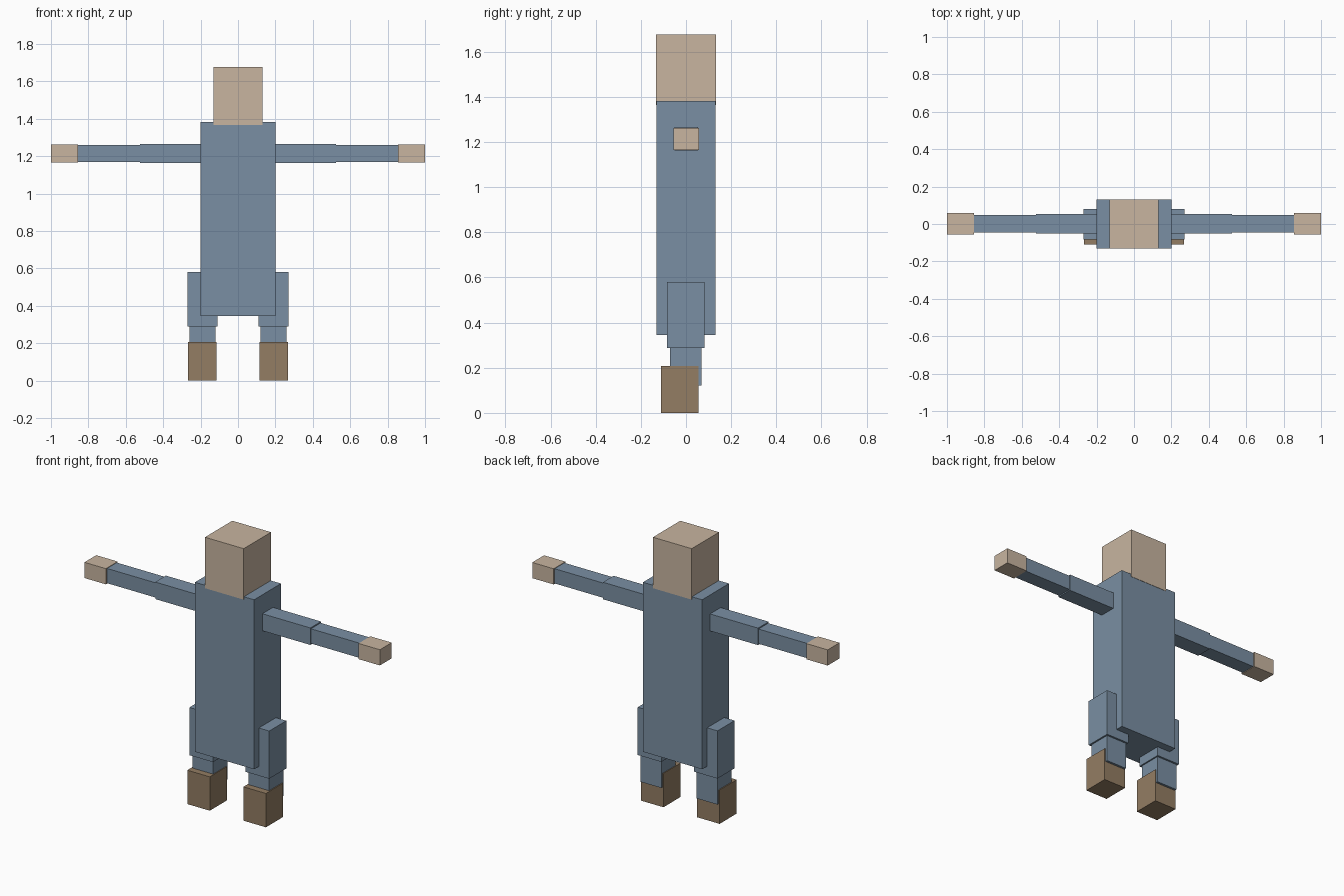
import bpy
import bmesh
from mathutils import Vector

if "Cube" in bpy.data.objects:
    bpy.data.objects.remove(bpy.data.objects["Cube"])


def material(name, rgb):
    m = bpy.data.materials.new(name)
    m.diffuse_color = (*rgb, 1.0)
    m.use_nodes = True
    m.node_tree.nodes["Principled BSDF"].inputs["Base Color"].default_value = m.diffuse_color
    return m


BLUE = material("dusty_blue_cloth", (0.195, 0.275, 0.366))
SKIN = material("pale_skin", (0.578, 0.462, 0.352))
BROWN = material("brown_leather", (0.292, 0.205, 0.125))


def box(name, x, y, z, mat):
    """Flat-faced box from (min, max) ranges on each axis."""
    bm = bmesh.new()
    bmesh.ops.create_cube(bm, size=1.0)
    bmesh.ops.scale(bm, verts=bm.verts,
                    vec=Vector((x[1] - x[0], y[1] - y[0], z[1] - z[0])))
    mesh = bpy.data.meshes.new(name)
    bm.to_mesh(mesh)
    bm.free()
    mesh.materials.append(mat)
    obj = bpy.data.objects.new(name, mesh)
    obj.location = [(r[0] + r[1]) / 2 for r in (x, y, z)]
    bpy.context.collection.objects.link(obj)
    return obj


# Torso and head
box("torso", (-0.20, 0.20), (-0.13, 0.13), (0.345, 1.382), BLUE)
box("head", (-0.131, 0.131), (-0.132, 0.132), (1.365, 1.677), SKIN)

# Limb parts: name, x range on the right side, y range, z range, material
LIMBS = [
    ("upper_arm", (0.19, 0.525), (-0.05, 0.053), (1.162, 1.266), BLUE),
    ("forearm", (0.515, 0.865), (-0.045, 0.049), (1.169, 1.259), BLUE),
    ("hand", (0.855, 1.00), (-0.056, 0.058), (1.166, 1.262), SKIN),
    ("thigh", (0.11, 0.27), (-0.084, 0.081), (0.288, 0.58), BLUE),
    ("shin", (0.119, 0.26), (-0.07, 0.069), (0.122, 0.30), BLUE),
    ("boot", (0.114, 0.266), (-0.11, 0.055), (0.0, 0.207), BROWN),
]

# Arms and legs on both sides
for side, s in (("right", 1), ("left", -1)):
    for name, x, y, z, mat in LIMBS:
        box(f"{side}_{name}", sorted((s * x[0], s * x[1])), y, z, mat)
